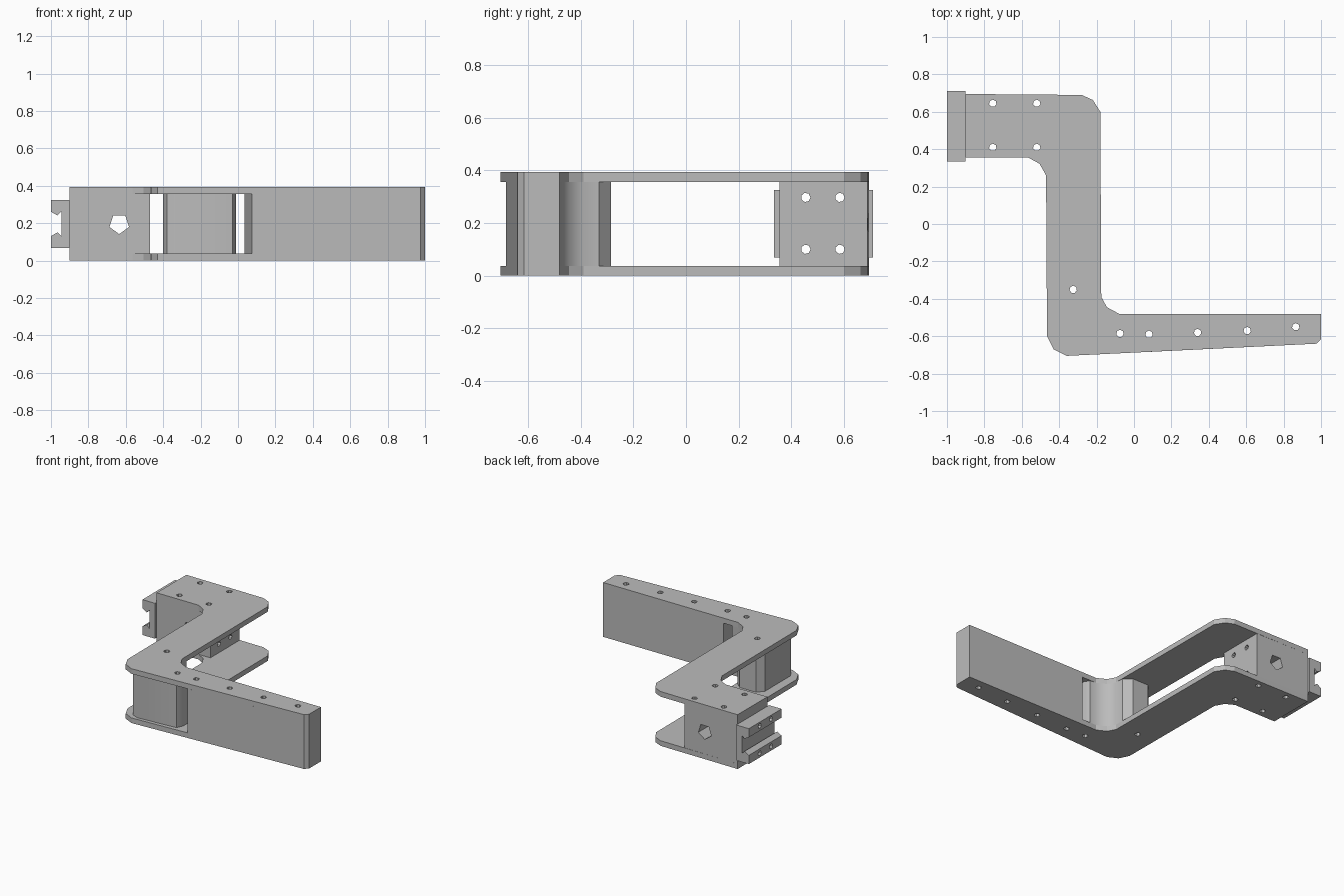
import bpy, bmesh, math
from mathutils import Matrix, Vector

if "Cube" in bpy.data.objects:
    bpy.data.objects.remove(bpy.data.objects["Cube"])

HEIGHT, PLATE = 0.393, 0.037

grey = bpy.data.materials.new("plain grey")
grey.use_nodes = True
tone = (0.5, 0.5, 0.5, 1)
grey.diffuse_color = tone
grey.node_tree.nodes["Principled BSDF"].inputs["Base Color"].default_value = tone


def add_object(name, bm):
    bmesh.ops.recalc_face_normals(bm, faces=bm.faces)
    mesh = bpy.data.meshes.new(name)
    bm.to_mesh(mesh)
    bm.free()
    mesh.materials.append(grey)
    obj = bpy.data.objects.new(name, mesh)
    bpy.context.collection.objects.link(obj)
    return obj


def extrude(name, outline, start, offset):
    """Sweep a closed outline of 3D points along an offset."""
    bm = bmesh.new()
    face = bm.faces.new([bm.verts.new(p) for p in outline])
    swept = bmesh.ops.extrude_face_region(bm, geom=[face])
    verts = [v for v in swept["geom"] if isinstance(v, bmesh.types.BMVert)]
    bmesh.ops.translate(bm, verts=verts, vec=offset)
    bmesh.ops.translate(bm, verts=bm.verts, vec=start)
    return add_object(name, bm)


def slab(name, outline, low, high):
    return extrude(name, [(x, y, 0) for x, y in outline], (0, 0, low), (0, 0, high - low))


def add_drill(bm, centre, direction, radius, length, sides):
    turn = Vector((0, 0, 1)).rotation_difference(Vector(direction)).to_matrix().to_4x4()
    bmesh.ops.create_cone(bm, cap_ends=True, segments=sides, radius1=radius, radius2=radius,
                          depth=length, matrix=Matrix.Translation(centre) @ turn)


# Z-shaped side plates with clipped outer corners and filleted inner corners
plate = [(-0.9, 0.355), (-0.9, 0.695), (-0.28, 0.69), (-0.22, 0.663), (-0.18, 0.6),
         (-0.175, -0.39), (-0.145, -0.445), (-0.08, -0.48), (1, -0.48), (1, -0.615),
         (0.975, -0.64), (-0.36, -0.705), (-0.43, -0.67), (-0.465, -0.6),
         (-0.47, 0.26), (-0.505, 0.322), (-0.565, 0.355)]
top = HEIGHT - PLATE
parts = [slab("lower_plate", plate, 0, PLATE), slab("upper_plate", plate, top, HEIGHT)]

# Long arm filling the space between the plates
parts.append(slab("arm_core", [(0.035, -0.48), (1, -0.48), (1, -0.615), (0.975, -0.64),
                               (0.075, -0.684)], PLATE, top))

# Corner spacer following the inner fillet
parts.append(slab("corner_spacer", [
    (-0.40, -0.62), (-0.40, -0.33), (-0.36, -0.285), (-0.23, -0.285), (-0.18, -0.33),
    (-0.175, -0.39), (-0.145, -0.445), (-0.08, -0.48), (-0.03, -0.485), (-0.01, -0.52),
    (-0.01, -0.61), (-0.03, -0.66), (-0.33, -0.68), (-0.38, -0.66)], PLATE, top))

# Mounting block at the short end
parts.append(slab("mount_block", [(-0.9, 0.355), (-0.47, 0.355), (-0.47, 0.69), (-0.9, 0.695)],
                  PLATE, top))

# Grooved rail across the end of the mounting block
half = [(-0.9, 0.128), (-1, 0.128), (-1, 0.065), (-0.965, 0.045), (-0.945, 0.065)]
rail = half + [(x, -z) for x, z in reversed(half)]
parts.append(extrude("mount_rail", [(x, 0, z + HEIGHT / 2) for x, z in rail],
                     (0, 0.335, 0), (0, 0.375, 0)))

# Drills for the screw holes and the large cross hole
bm = bmesh.new()
screws = [(x, y) for x in (-0.755, -0.52) for y in (0.41, 0.645)]
screws += [(-0.325, -0.35), (-0.075, -0.585), (0.08, -0.59), (0.34, -0.58),
           (0.605, -0.57), (0.865, -0.55)]
for x, y in screws:
    add_drill(bm, (x, y, HEIGHT / 2), (0, 0, 1), 0.02, 1, 7)
for y in (0.455, 0.585):
    for z in (0.1, 0.297):
        add_drill(bm, (-0.735, y, z), (1, 0, 0), 0.018, 0.8, 7)
add_drill(bm, (-0.635, 0.525, 0.197), (0, 1, 0), 0.055, 0.6, 5)
drills = add_object("drills", bm)
drills.hide_render = True

# Cut every part, then drop the drills
for obj in parts:
    cut = obj.modifiers.new("holes", "BOOLEAN")
    cut.operation, cut.solver, cut.object = "DIFFERENCE", "EXACT", drills
bpy.context.view_layer.update()
graph = bpy.context.evaluated_depsgraph_get()
cut_meshes = [bpy.data.meshes.new_from_object(obj.evaluated_get(graph)) for obj in parts]
for obj, mesh in zip(parts, cut_meshes):
    obj.modifiers.clear()
    obj.data = mesh
bpy.data.objects.remove(drills)

# Smooth the spacer's rounded sides, keep its corners sharp
bpy.ops.object.select_all(action="DESELECT")
spacer = bpy.data.objects["corner_spacer"]
spacer.select_set(True)
bpy.context.view_layer.objects.active = spacer
bpy.ops.object.shade_smooth_by_angle(angle=math.radians(40))
